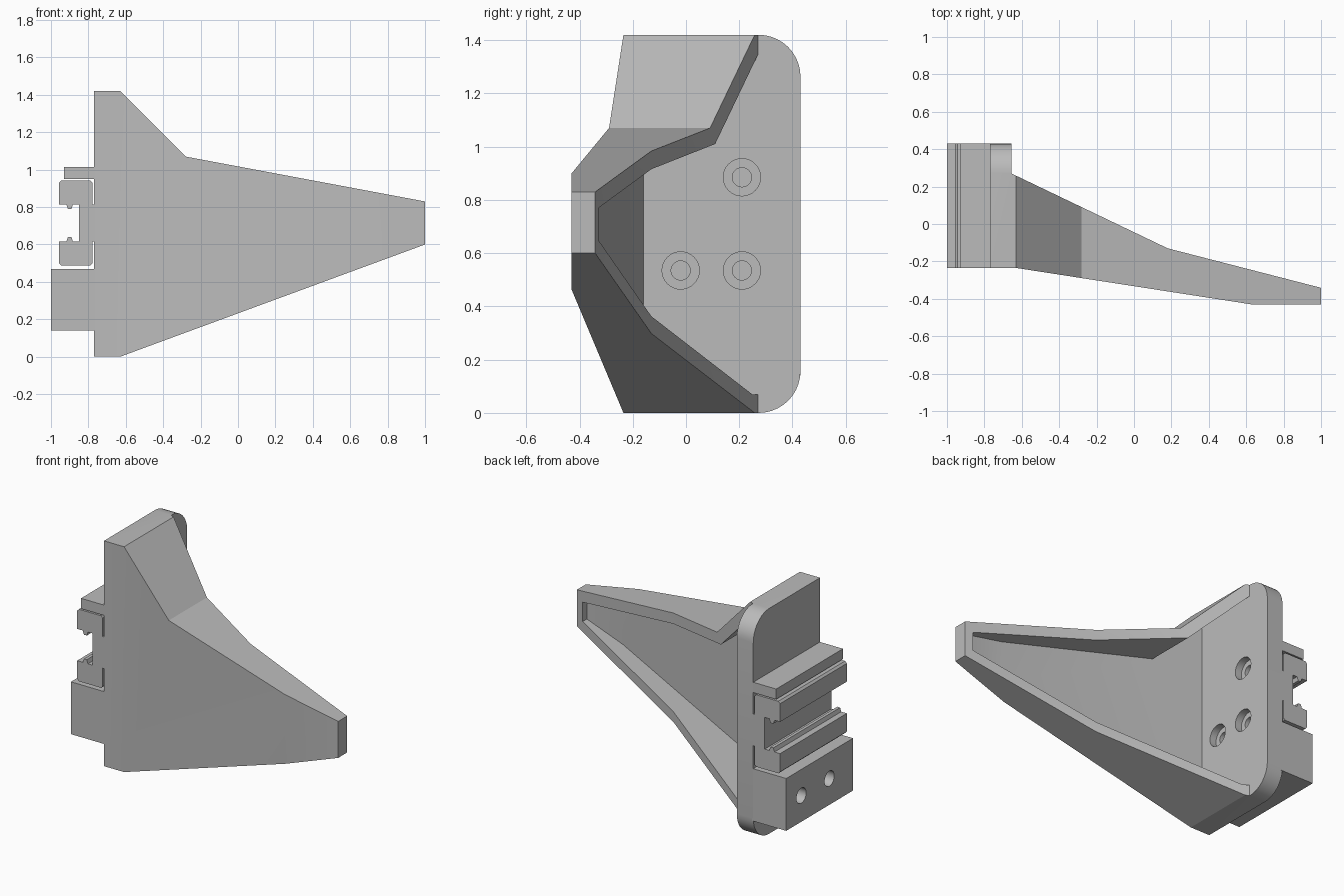
import bpy, bmesh, math
from mathutils import Vector, Matrix

old = bpy.data.objects.get("Cube")
if old:
    bpy.data.objects.remove(old, do_unlink=True)

grey = bpy.data.materials.new("plain grey")
grey.use_nodes = True
grey.diffuse_color = (0.5, 0.5, 0.5, 1)
grey.node_tree.nodes["Principled BSDF"].inputs["Base Color"].default_value = (0.5, 0.5, 0.5, 1)

BACK, FRONT = 0.43, -0.235
PLATE_X, FACE_X = -0.77, -0.655


def finish(name, bm):
    bmesh.ops.recalc_face_normals(bm, faces=bm.faces)
    mesh = bpy.data.meshes.new(name)
    bm.to_mesh(mesh)
    bm.free()
    mesh.materials.append(grey)
    ob = bpy.data.objects.new(name, mesh)
    bpy.context.collection.objects.link(ob)
    return ob


def prism(name, points, plane, lo, hi):
    """Extrude a 2D outline drawn in the xz or xy plane along the third axis."""
    def place(p, t):
        return Vector((p[0], t, p[1])) if plane == "xz" else Vector((p[0], p[1], t))
    bm = bmesh.new()
    face = bm.faces.new([bm.verts.new(place(p, lo)) for p in points])
    ext = bmesh.ops.extrude_face_region(bm, geom=[face])
    moved = [v for v in ext["geom"] if isinstance(v, bmesh.types.BMVert)]
    bmesh.ops.translate(bm, verts=moved, vec=place((0, 0), hi - lo))
    return finish(name, bm)


def box(name, x0, x1, z0, z1):
    return prism(name, [(x0, z0), (x1, z0), (x1, z1), (x0, z1)], "xz", FRONT, BACK)


def rod(axis, radius, centre, length):
    bm = bmesh.new()
    turn = Matrix.Rotation(math.pi / 2, 4, "Y" if axis == "x" else "X")
    bmesh.ops.create_cone(bm, cap_ends=True, segments=32, radius1=radius, radius2=radius,
                          depth=length, matrix=Matrix.Translation(centre) @ turn)
    return finish("cutter", bm)


def boolean(ob, cutter, operation="DIFFERENCE"):
    """Apply a boolean and throw the cutter away."""
    cutter.hide_render = True
    mod = ob.modifiers.new("cut", "BOOLEAN")
    mod.operation, mod.solver, mod.object = operation, "EXACT", cutter
    deps = bpy.context.evaluated_depsgraph_get()
    deps.update()
    mesh = bpy.data.meshes.new_from_object(ob.evaluated_get(deps))
    ob.modifiers.clear()
    ob.data = mesh
    bpy.data.objects.remove(cutter, do_unlink=True)


# Bracket: side outline crossed with plan outline
bracket = prism("bracket_body", [(PLATE_X, 0), (-0.63, 0), (1, 0.6), (1, 0.83), (-0.28, 1.07),
                                 (-0.63, 1.42), (PLATE_X, 1.42)], "xz", -1, 1)
plan = prism("plan", [(-0.9, FRONT), (-0.63, FRONT), (0.63, -0.43), (1.1, -0.43), (1.1, -0.367),
                      (0.18, -0.13), (FACE_X, 0.27), (FACE_X, BACK), (-0.9, BACK)], "xy", -1, 2)
boolean(bracket, plan, "INTERSECT")

# Rounded back corners of the mounting plate
bm = bmesh.new()
bm.from_mesh(bracket.data)
corners = [e for e in bm.edges
           if all(abs(v.co.y - BACK) < 0.001 for v in e.verts)
           and abs(e.verts[0].co.z - e.verts[1].co.z) < 0.001]
bmesh.ops.bevel(bm, geom=corners, offset=0.157, segments=10, profile=0.5, affect="EDGES")
bm.to_mesh(bracket.data)
bm.free()

# Hollow between the two ribs
pocket = prism("pocket", [(-0.9, 0.07), (-0.61, 0.07), (0.95, 0.648), (0.95, 0.77),
                          (-0.32, 1.01), (-0.9, 1.59)], "xz", -1, 1)
pocket_plan = prism("pocket_plan", [(FACE_X + 0.001, -0.16), (0.7, -0.37), (1.2, -0.37),
                                    (1.2, 0.6), (FACE_X + 0.001, 0.6)], "xy", -1, 2)
boolean(pocket, pocket_plan, "INTERSECT")
boolean(bracket, pocket)

# Counterbored screw holes
for y, z in [(0.21, 0.885), (-0.02, 0.535), (0.21, 0.535)]:
    boolean(bracket, rod("x", 0.07, (-0.65, y, z), 0.1))
    boolean(bracket, rod("x", 0.036, (-0.7, y, z), 0.12))

# Lower block with two blind holes
block = box("lower_block", -1, PLATE_X + 0.01, 0.14, 0.47)
for y in (0.28, 0.0):
    boolean(block, rod("x", 0.048, (-1, y, 0.305), 0.36))

# Ledge over the rail
ledge = box("upper_ledge", -0.93, PLATE_X + 0.01, 0.95, 1.015)

# Slotted rail, mirrored about its middle height
half = [(-0.85, 0.1), (-0.882, 0.1), (-0.89, 0.076), (-0.91, 0.076), (-0.918, 0.1),
        (-0.957, 0.1), (-0.957, 0.215), (-0.945, 0.227), (-0.79, 0.227), (-0.779, 0.216),
        (-0.779, 0.1), (-0.76, 0.1)]
MID = 0.715
outline = [(x, MID + d) for x, d in half] + [(x, MID - d) for x, d in reversed(half)]
rail = prism("slotted_rail", outline, "xz", FRONT, BACK)
boolean(rail, rod("y", 0.017, (-0.81, MID, 0.1), 1))

for ob in (bracket, block, ledge, rail):
    bpy.ops.object.select_all(action="DESELECT")
    ob.select_set(True)
    bpy.context.view_layer.objects.active = ob
    bpy.ops.object.shade_smooth_by_angle(angle=math.radians(20))
